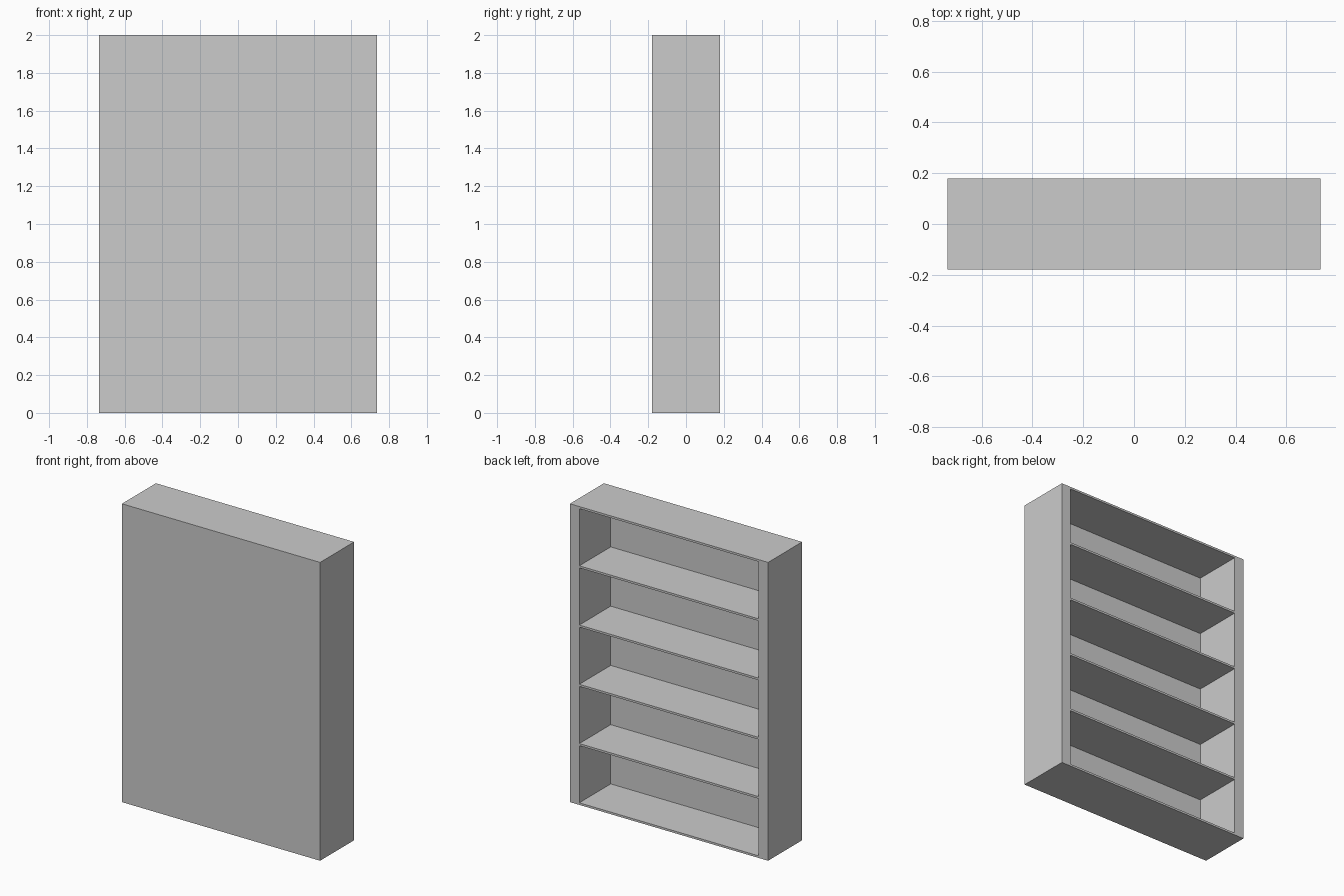
import bpy

if "Cube" in bpy.data.objects:
    bpy.data.objects.remove(bpy.data.objects["Cube"])

W, D, H = 1.47, 0.36, 2.0      # overall size
SIDE, PANEL, BOARD = 0.07, 0.028, 0.014
BAYS = 5


def box(name, x, y, z):
    """Box spanning the given (min, max) ranges."""
    bpy.ops.mesh.primitive_cube_add(
        size=1, location=[(a + b) / 2 for a, b in (x, y, z)])
    ob = bpy.context.object
    ob.name = name
    ob.scale = [b - a for a, b in (x, y, z)]
    bpy.ops.object.transform_apply(location=False, rotation=False, scale=True)
    return ob


inner_y = (-D / 2 + PANEL, D / 2)
inner_x = (-W / 2 + SIDE, W / 2 - SIDE)

# Closed panel on the -y face
box("panel", (-W / 2, W / 2), (-D / 2, inner_y[0]), (0, H))

# Thick side walls
box("left_side", (-W / 2, inner_x[0]), inner_y, (0, H))
box("right_side", (inner_x[1], W / 2), inner_y, (0, H))

# Bottom, four shelves and top, evenly spaced
step = (H - BOARD) / BAYS
for i in range(BAYS + 1):
    name = "bottom" if i == 0 else "top" if i == BAYS else f"shelf_{i}"
    box(name, inner_x, inner_y, (i * step, i * step + BOARD))
